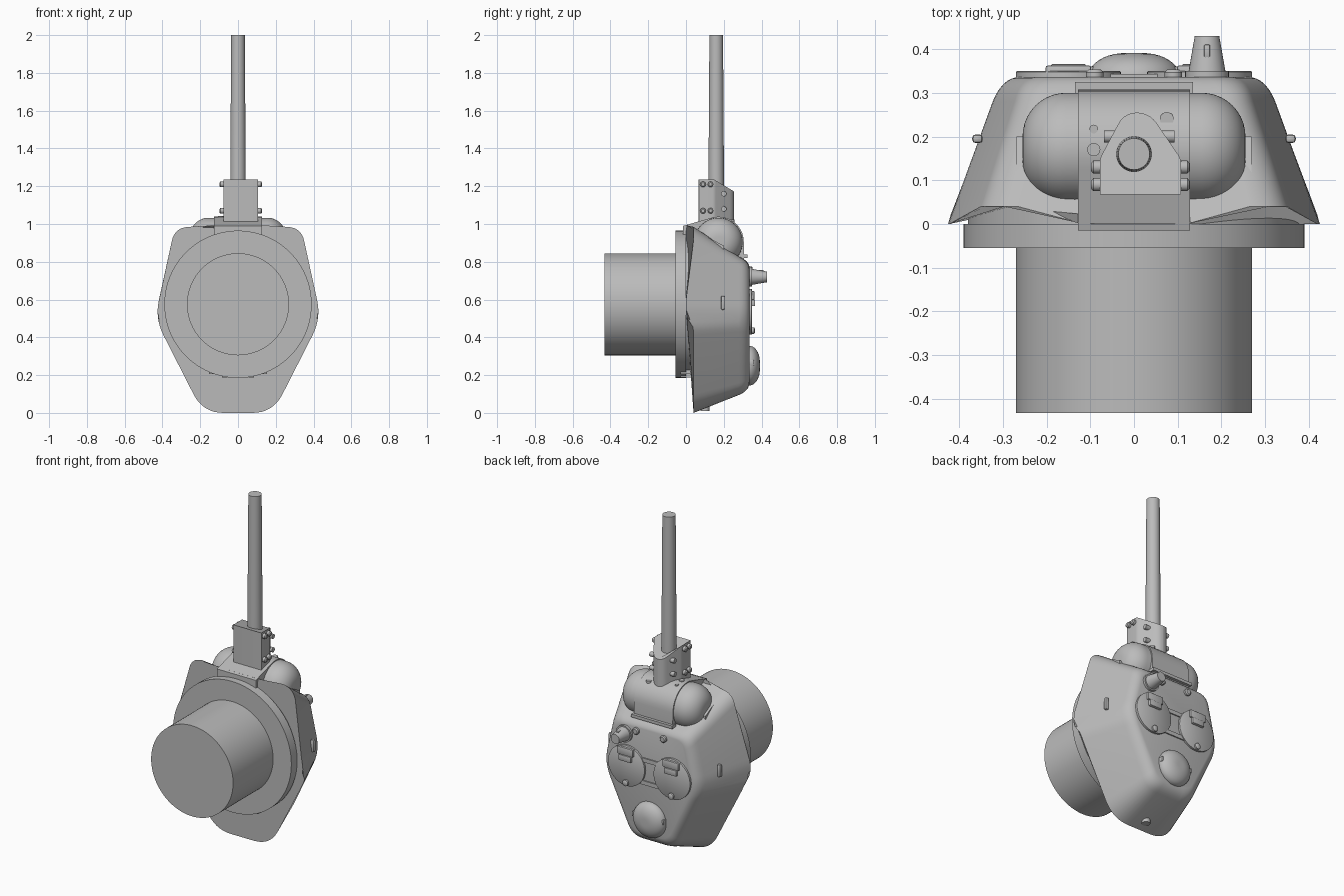
import bpy, bmesh, math
from mathutils import Vector

if "Cube" in bpy.data.objects:
    bpy.data.objects.remove(bpy.data.objects["Cube"], do_unlink=True)

grey = bpy.data.materials.new("armour_grey")
grey.use_nodes = True
COLOUR = (0.5, 0.5, 0.5, 1)
grey.diffuse_color = COLOUR
grey.node_tree.nodes["Principled BSDF"].inputs["Base Color"].default_value = COLOUR


def finish(name, bm, angle=35):
    bmesh.ops.recalc_face_normals(bm, faces=bm.faces)
    mesh = bpy.data.meshes.new(name)
    bm.to_mesh(mesh)
    bm.free()
    ob = bpy.data.objects.new(name, mesh)
    bpy.context.collection.objects.link(ob)
    mesh.materials.append(grey)
    bpy.ops.object.select_all(action="DESELECT")
    ob.select_set(True)
    bpy.context.view_layer.objects.active = ob
    bpy.ops.object.shade_smooth_by_angle(angle=math.radians(angle))
    return ob


def loft(name, rings, angle=35):
    """Skin closed rings of points and cap both ends."""
    bm = bmesh.new()
    loops = [[bm.verts.new(p) for p in ring] for ring in rings]
    n = len(loops[0])
    for a, b in zip(loops, loops[1:]):
        for i in range(n):
            j = (i + 1) % n
            bm.faces.new((a[i], a[j], b[j], b[i]))
    bm.faces.new(loops[0])
    bm.faces.new(loops[-1])
    return finish(name, bm, angle)


def lathe(name, profile, origin, axis="Y", n=48):
    """Revolve (distance along axis, radius) pairs."""
    rings = []
    for d, r in profile:
        ring = []
        for k in range(n):
            c, s = r * math.cos(math.tau * k / n), r * math.sin(math.tau * k / n)
            p = {"X": (d, c, s), "Y": (c, d, s), "Z": (c, s, d)}[axis]
            ring.append(Vector(origin) + Vector(p))
        rings.append(ring)
    return loft(name, rings)


def box(name, x, y, z, bevel=0.0):
    bm = bmesh.new()
    bmesh.ops.create_cube(bm, size=1)
    for v in bm.verts:
        v.co = [m + (h - m) / 2 + c * (h - m) for c, (m, h) in zip(v.co, (x, y, z))]
    if bevel:
        bmesh.ops.bevel(bm, geom=bm.edges[:], offset=bevel, segments=2,
                        affect="EDGES", profile=0.5)
    return finish(name, bm)


def extrude_x(name, yz, x0, x1, angle=35):
    return loft(name, [[(x, y, z) for y, z in yz] for x in (x0, x1)], angle)


def rounded(points, radii, steps=8):
    """Outline with each corner replaced by a smooth curve."""
    out, n = [], len(points)
    for i, (p, r) in enumerate(zip(points, radii)):
        p = Vector(p)
        a = p + (Vector(points[i - 1]) - p).normalized() * r
        b = p + (Vector(points[(i + 1) % n]) - p).normalized() * r
        for k in range(steps + 1):
            t = k / steps
            out.append(a * (1 - t) ** 2 + p * 2 * t * (1 - t) + b * t * t)
    return out


def hull_outline(half, radii):
    return rounded(half + [(-x, z) for x, z in reversed(half)], radii + radii[::-1])


# cast turret shell: sloped sides that roll over into the flat roof
base = hull_outline([(.185, 0), (.44, .5), (.335, .98), (.1, .995)], [.11, .1, .07, .02])
shoulder = hull_outline([(.145, .095), (.335, .5), (.26, .825), (.08, .83)], [.07, .08, .06, .02])
corner = hull_outline([(.135, .115), (.315, .5), (.25, .8), (.08, .805)], [.06, .08, .06, .02])
roof = hull_outline([(.11, .155), (.28, .5), (.215, .77), (.08, .775)], [.05, .08, .05, .02])


def lip(p):
    if p.y < .8:
        t = min(max((p.y - .44) / .08, 0), 1)
        return .04 * (1 - t * t * (3 - 2 * t))
    return .04 if abs(p.x) > .2 else 0


rings = [[(p.x, lip(p), p.y) for p in base]]
for k in range(7):
    t = k / 6
    w0, w1, w2 = (1 - t) ** 2, 2 * t * (1 - t), t * t
    y = .28 * w0 + .33 * w1 + .336 * w2
    rings.append([(q.x, y, q.y) for q in
                  (a * w0 + b * w1 + c * w2 for a, b, c in zip(shoulder, corner, roof))])
loft("turret_shell", rings, 40)

# turret ring and basket
lathe("turret_ring", [(-.055, .39), (.0, .39), (.0, .38), (.06, .38)], (0, 0, .575), n=96)
lathe("turret_basket", [(-.432, .27), (-.05, .27)], (0, 0, .575), n=96)
for x in (-.14, -.07, .07, .14):
    z = .575 - math.sqrt(.385 ** 2 - x * x)
    box("ring_clip", (x - .014, x + .014), (-.03, .035), (z - .01, z + .02))

# rounded gun mantlet
arc = [(.155 + .1 * math.sin(a), .028 + .1 * math.cos(a))
       for a in (math.pi / 2 * k / 10 for k in range(11))]
lathe("mantlet", [(-x, r) for x, r in reversed(arc)] + arc, (0, .172, .905), "X", 64)

# bent cover plate over the mantlet
curve = [(.172 + .134 * math.cos(a), .905 + .134 * math.sin(a))
         for a in (math.radians(110 - 10 * k) for k in range(12))]
extrude_x("mantlet_cover", [(-.015, .945), (-.015, .99)] + curve +
          [(.308, .85), (.308, .81), (.15, .85)], -.128, .128)
box("cover_lip", (-.135, .135), (.288, .325), (.82, .838))
for x, y, r in ((.075, .24, .016), (-.092, .217, .01), (-.092, .17, .015)):
    z = .905 + math.sqrt(.134 ** 2 - (y - .172) ** 2)
    lathe("cover_plug", [(-.02, r), (.004, r)], (x, y, z), "Z", 20)

# gun collar with a sloping rear top
plan = rounded([(-.078, .067), (-.078, .15), (-.022, .255), (.035, .255), (.107, .15), (.107, .067)],
               [.002, .01, .03, .03, .01, .002], 5)
loft("gun_collar", [[(p.x, p.y, 1.0) for p in plan],
                    [(p.x, p.y, 1.235 - max(0, p.y - .15) * .6) for p in plan]])
for side, x in ((-1, -.078), (1, .107)):
    for y in (.09, .13):
        for z in (1.07, 1.21):
            lathe("collar_bolt", [(0, .015), (side * .015, .015), (side * .02, .009)],
                  (x, y, z), "X", 16)
    for z in (1.08, 1.16):
        lathe("rear_bolt", [(-.016, .014), (.016, .014)],
              (.012 + side * .065, .2, z), "X", 16)

# barrel
lathe("gun_barrel", [(1.0, .041), (1.24, .041), (2.0, .036)], (0, .16, 0), "Z", 40)

# roof hatches with hinges and handles
for s in (-1, 1):
    x = s * .15
    lathe("hatch", [(.32, .12), (.348, .12), (.35, .117)], (x, 0, .535), n=48)
    box("hatch_hinge", (x - .052, x + .052), (.33, .362), (.60, .645), .004)
    box("hinge_strap", (x - .04, x + .04), (.33, .366), (.565, .60), .004)
    lathe("hatch_handle", [(.34, .018), (.36, .018), (.364, .012)], (x, 0, .435), n=20)
    # lifting eyes at the front of the roof
    lathe("lifting_eye", [(-.04, .02), (.022, .02), (.028, .014)], (s * .09, .325, .755), n=20)
    # slot rail on the cheek
    box("mantlet_guard_foot", (s * .258 - .012, s * .258 + .012), (.065, .10), (.9, .945), .004)
    extrude_x("mantlet_guard", [(.05, .93), (.05, .965), (.2, .885), (.2, .85)],
              s * .258 - .011, s * .258 + .011)
    rail = box("side_port", (s * .358 - .012, s * .358 + .012), (.185, .205), (.545, .62), .008)
for z in (.46, .595):
    box("hatch_bridge", (-.09, .09), (.33, .343), (z - .012, z + .012))

# ventilator dome
dome = [(.336 + .055 * math.sin(a), .085 * math.cos(a) + .02)
        for a in (math.pi / 2 * k / 10 for k in range(11))]
lathe("ventilator_dome", [(.32, .105)] + dome, (0, 0, .25), n=48)
for x in (-.085, .085):
    box("dome_bracket", (x - .02, x + .02), (.33, .36), (.25, .28), .004)

# periscope cone
lathe("periscope", [(.32, .05), (.35, .05), (.35, .042), (.43, .028)], (.167, 0, .72), n=32)
box("periscope_slot", (.16, .174), (.38, .41), (.735, .757), .003)

# lug under the rear
lathe("rear_lug", [(.01, .024), (.05, .024)], (0, .1, 0), "Z", 20)
